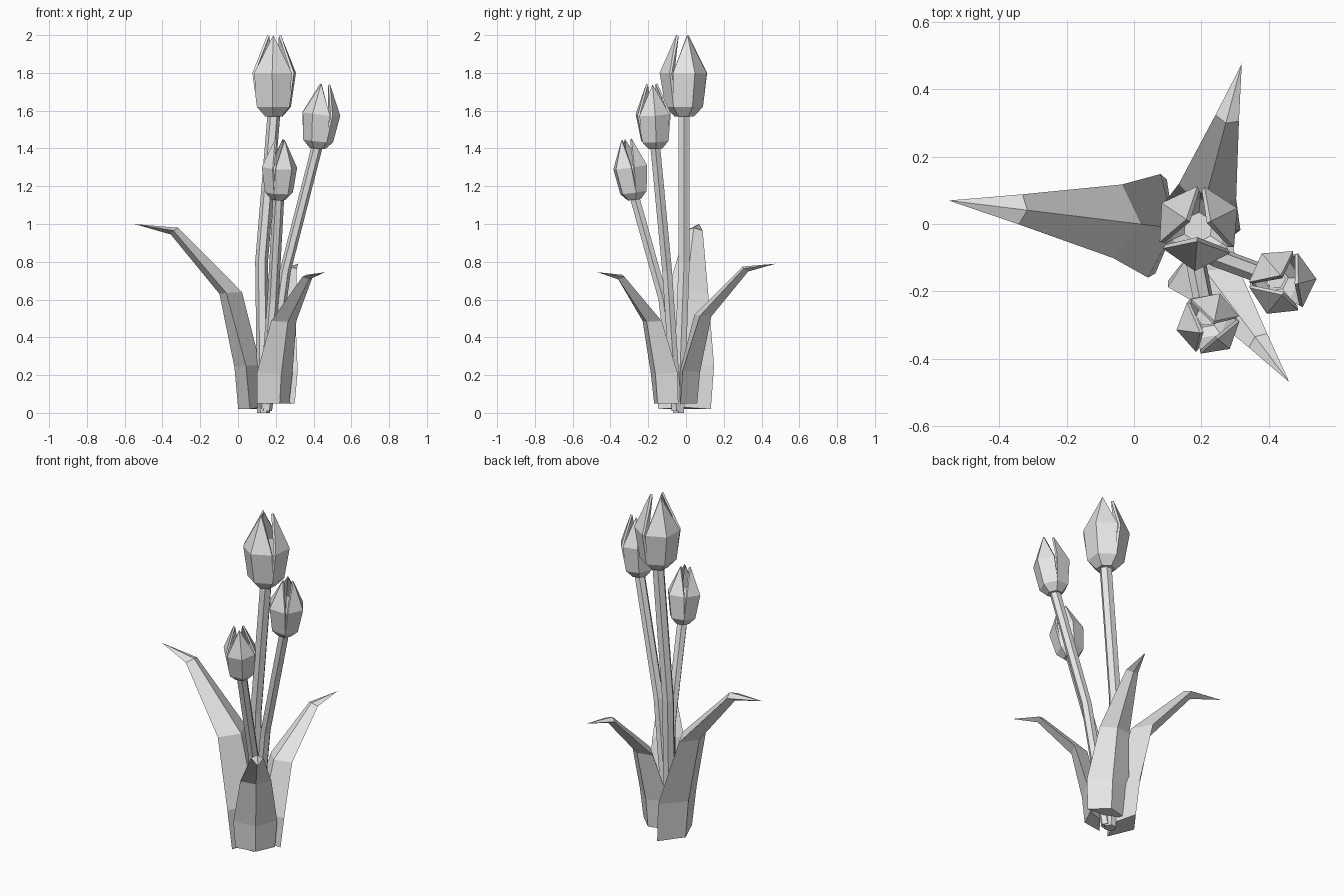
import bpy, bmesh
from math import radians, cos, sin
from mathutils import Vector, Matrix

if "Cube" in bpy.data.objects:
    bpy.data.objects.remove(bpy.data.objects["Cube"])

grey = bpy.data.materials.new("plain_grey")
grey.diffuse_color = (0.8, 0.8, 0.8, 1)
grey.use_nodes = True
grey.node_tree.nodes["Principled BSDF"].inputs["Base Color"].default_value = grey.diffuse_color


def make(name, verts, faces, solid=True):
    me = bpy.data.meshes.new(name)
    me.from_pydata([tuple(v) for v in verts], [], faces)
    me.materials.append(grey)
    if solid:
        bm = bmesh.new()
        bm.from_mesh(me)
        bmesh.ops.recalc_face_normals(bm, faces=bm.faces)
        bm.to_mesh(me)
        bm.free()
    ob = bpy.data.objects.new(name, me)
    bpy.context.collection.objects.link(ob)
    return ob


def bridge(rows, n):
    """Quads joining closed rings of n points."""
    return [(r*n + i, r*n + (i+1) % n, (r+1)*n + (i+1) % n, (r+1)*n + i)
            for r in range(rows - 1) for i in range(n)]


# Stem: six-sided tube along a bent path
def stem(name, path, radius, n=6):
    verts = [Vector(p) + Vector((radius*cos(radians(60*i)), radius*sin(radians(60*i)), 0))
             for p in path for i in range(n)]
    m = len(path)
    faces = bridge(m, n) + [tuple(range(n)), tuple(range((m-1)*n, m*n))]
    make(name, verts, faces)


# Bud: three pointed petals, each folded along its middle, forming a hexagonal cup
def bud(name, base, direction, scale, phase):
    turn = Vector((0, 0, 1)).rotation_difference(Vector(direction)).to_matrix().to_4x4()
    mat = Matrix.Translation(base) @ turn @ Matrix.Scale(scale, 4)

    def pt(r, a, z):
        a = radians(a)
        return mat @ Vector((r*cos(a), r*sin(a), z))
    verts, faces = [], []
    # height, middle radius, edge radius, half angle
    rings = [(0, .052, .052, 60), (.05, .1, .1, 60), (.23, .13, .122, 55)]
    for k in range(3):
        a, s = phase + 120*k, len(verts)
        for z, rm, re, h in rings:
            verts += [pt(re, a-h, z), pt(rm, a, z), pt(re, a+h, z)]
        verts.append(pt(.042, a, .43))
        for r in range(2):
            for i in range(2):
                q = s + 3*r + i
                faces.append((q, q+1, q+4, q+3))
        faces += [(s+6, s+7, s+9), (s+7, s+8, s+9)]
    # closed underside
    s = len(verts)
    verts += [pt(.052, phase + 60*i, 0) for i in range(6)]
    faces.append(tuple(range(s+5, s-1, -1)))
    ob = make(name, verts, faces, solid=False)
    mod = ob.modifiers.new("thickness", 'SOLIDIFY')
    mod.thickness = .014*scale
    mod.offset = -1


# Leaf: diamond cross-section (edge, outer keel, edge, inner ridge) bending outward to a tip
# columns: keel, edge, ridge distance; half width; keel z, edge z, ridge z
LEAF = [(.14, .06, .02, .14, .02, .02, .03),
        (.16, .08, .02, .155, .24, .25, .25),
        (.24, .19, .12, .11, .63, .635, .64),
        (.50, .48, .46, .045, .945, .965, .98)]


def leaf(name, origin, angle, length, width, z0, top):
    d = Vector((cos(radians(angle)), sin(radians(angle)), 0))
    p = Vector((-d.y, d.x, 0))
    k = length / .695

    def at(dist, side, z):
        return (Vector(origin) + d*dist*k + p*side*width
                + Vector((0, 0, z0 + (z - .02)*(top - z0)/.98)))
    verts = []
    for keel, edge, ridge, w, zk, ze, zr in LEAF:
        verts += [at(edge, -w, ze), at(keel, 0, zk), at(edge, w, ze), at(ridge, 0, zr)]
    verts.append(at(.695, 0, 1.0))
    faces = bridge(4, 4) + [(0, 1, 2, 3)] + [(12+i, 12+(i+1) % 4, 16) for i in range(4)]
    make(name, verts, faces)


stem("tall_stem", [(.135, -.04, 0), (.125, -.01, .8), (.19, -.01, 1.58)], .034)
stem("right_stem", [(.15, -.05, .01), (.25, -.1, .75), (.42, -.163, 1.415)], .03)
stem("front_stem", [(.14, -.05, .02), (.185, -.12, .6), (.215, -.273, 1.145)], .03)

bud("tall_bud", (.19, -.01, 1.57), (0, 0, 1), 1, -94)
bud("right_bud", (.42, -.163, 1.40), (.1, -.05, 1), .8, 5)
bud("front_bud", (.215, -.273, 1.13), (.04, -.14, 1), .75, -50)

leaf("left_leaf", (.14, -.015, 0), 173, .695, 1, .02, 1.0)
leaf("back_leaf", (.18, -.046, 0), 75, .54, .8, .05, .79)
leaf("front_leaf", (.16, -.07, 0), -53, .5, .76, .05, .745)
